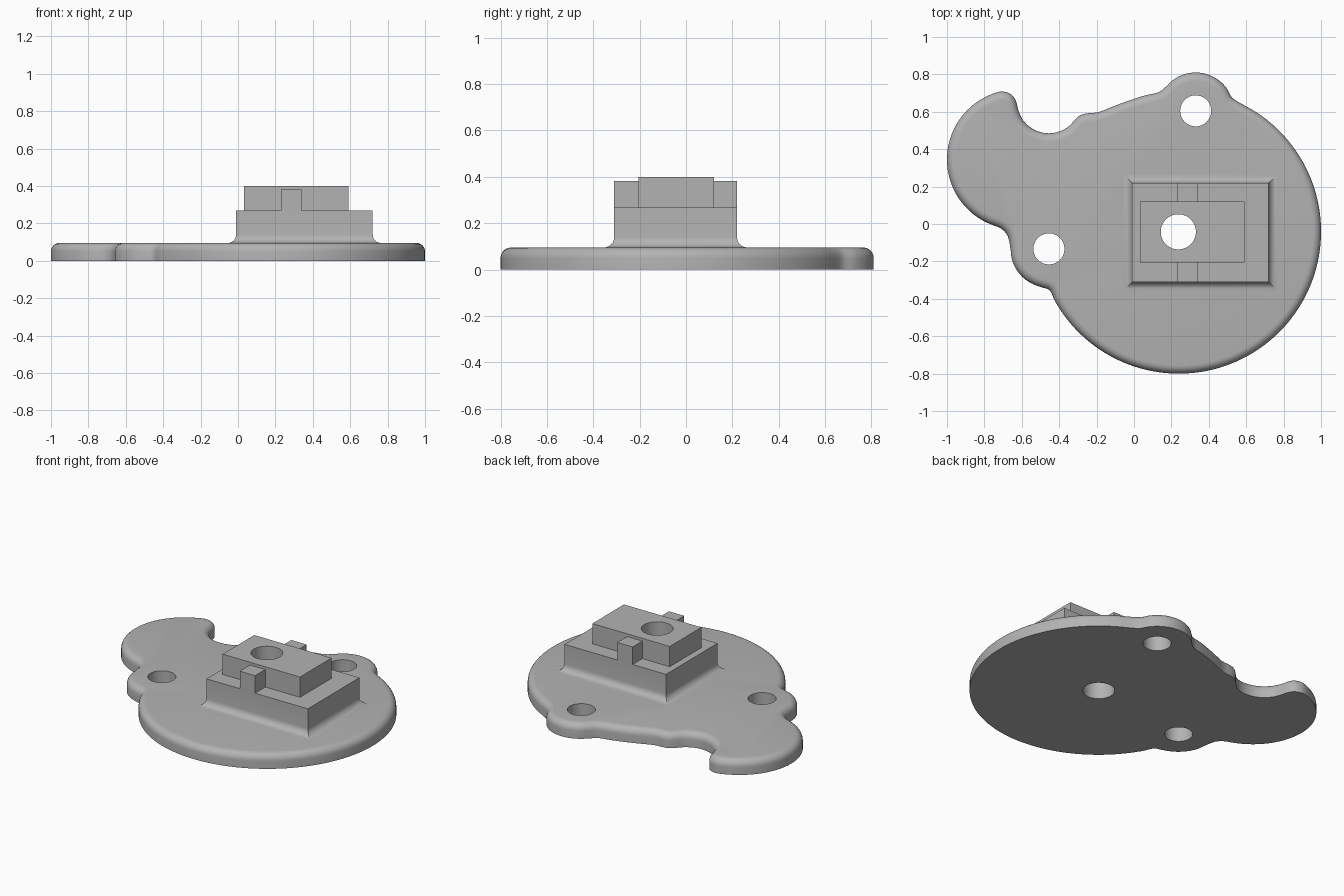
import bpy, bmesh
from math import sin, cos, radians, pi
from mathutils import Vector

cube = bpy.data.objects.get("Cube")
if cube:
    bpy.data.objects.remove(cube, do_unlink=True)

grey = bpy.data.materials.new("plain grey")
grey.use_nodes = True
colour = (0.45, 0.45, 0.45, 1)
grey.diffuse_color = colour
grey.node_tree.nodes["Principled BSDF"].inputs["Base Color"].default_value = colour

PLATE_TOP = 0.095
FILLET = 0.045


def finish(name, bm):
    bmesh.ops.recalc_face_normals(bm, faces=bm.faces)
    mesh = bpy.data.meshes.new(name)
    bm.to_mesh(mesh)
    bm.free()
    mesh.materials.append(grey)
    obj = bpy.data.objects.new(name, mesh)
    bpy.context.collection.objects.link(obj)
    return obj


def loft(name, rings):
    """Skin a stack of closed rings and cap both ends."""
    bm = bmesh.new()
    loops = [[bm.verts.new(p) for p in ring] for ring in rings]
    n = len(loops[0])
    for a, b in zip(loops, loops[1:]):
        for i in range(n):
            j = (i + 1) % n
            bm.faces.new((a[i], a[j], b[j], b[i]))
    bm.faces.new(loops[0][::-1])
    bm.faces.new(loops[-1])
    return finish(name, bm)


def rect(x0, x1, y0, y1, z, grow=0):
    x0, x1, y0, y1 = x0 - grow, x1 + grow, y0 - grow, y1 + grow
    return [(x0, y0, z), (x1, y0, z), (x1, y1, z), (x0, y1, z)]


def box(name, x0, x1, y0, y1, z0, z1):
    return loft(name, [rect(x0, x1, y0, y1, z) for z in (z0, z1)])


def arc(cx, cy, r, a0, a1, step=0.05):
    n = max(3, round(abs(radians(a1 - a0)) * r / step))
    angles = [radians(a0 + (a1 - a0) * i / n) for i in range(n + 1)]
    return [(cx + r * cos(a), cy + r * sin(a)) for a in angles]


def smooth_loop(points, steps=3):
    """Closed curve running through every point."""
    p = [Vector(q) for q in points]
    n = len(p)
    out = []
    for i in range(n):
        a, b, c, d = p[i - 1], p[i], p[(i + 1) % n], p[(i + 2) % n]
        for s in range(steps):
            t = s / steps
            out.append(0.5 * (2 * b + (c - a) * t + (2 * a - 5 * b + 4 * c - d) * t * t
                              + (3 * b - a - 3 * c + d) * t ** 3))
    return out


# Plate outline, clockwise: disc, side ear, hooked lobe, notch, back ear
outline = smooth_loop(
    arc(0.24, -0.04, 0.76, 63, -151)
    + [(-0.45, -0.355), (-0.49, -0.34)]
    + arc(-0.455, -0.135, 0.205, 246, 180)
    + [(-0.675, -0.065), (-0.71, -0.025)]
    + arc(-0.626, 0.345, 0.374, 247, 113)
    + [(-0.74, 0.702), (-0.70, 0.708), (-0.655, 0.692), (-0.63, 0.655)]
    + arc(-0.455, 0.655, 0.17, 195, 325)
    + [(-0.285, 0.583), (-0.24, 0.593), (-0.19, 0.598), (-0.12, 0.625),
       (-0.05, 0.652), (0.05, 0.685), (0.13, 0.704)]
    + arc(0.33, 0.605, 0.205, 140, 35)
    + [(0.525, 0.675)])


def inset(points, amount, z):
    ring = []
    for i, p in enumerate(points):
        t = (points[(i + 1) % len(points)] - points[i - 1]).normalized()
        q = p + Vector((t.y, -t.x)) * amount
        ring.append((q.x, q.y, z))
    return ring


# Base plate with a rounded upper rim
rings = [inset(outline, 0, 0)]
for k in range(7):
    a = k / 6 * pi / 2
    rings.append(inset(outline, FILLET * (1 - cos(a)), PLATE_TOP - FILLET * (1 - sin(a))))
base_plate = loft("base_plate", rings)

# Pedestal with a mitred concave fillet at its foot
foot = (-0.01, 0.72, -0.31, 0.22)
rings = [rect(*foot, PLATE_TOP - 0.01, FILLET)]
for k in range(7):
    a = k / 6 * pi / 2
    rings.append(rect(*foot, PLATE_TOP + FILLET * (1 - cos(a)), FILLET * (1 - sin(a))))
rings.append(rect(*foot, 0.268))
pedestal = loft("pedestal", rings)

# Upper block and the key tabs in front of and behind it
upper_block = box("upper_block", 0.033, 0.59, -0.205, 0.12, 0.268, 0.4)
front_key = box("front_key", 0.23, 0.34, -0.31, -0.205, 0.268, 0.382)
back_key = box("back_key", 0.23, 0.34, 0.12, 0.22, 0.268, 0.382)


# Through holes
def drill(name, x, y, r, targets):
    cutter = loft(name, [[(px, py, z) for px, py in arc(x, y, r, 0, 352.5, r / 8)]
                         for z in (-0.2, 0.6)])
    cutter.hide_render = True
    cutter.hide_set(True)
    for obj in targets:
        mod = obj.modifiers.new(name, "BOOLEAN")
        mod.operation = "DIFFERENCE"
        mod.solver = "EXACT"
        mod.object = cutter


drill("centre_hole_cutter", 0.237, -0.042, 0.094, [base_plate, pedestal, upper_block])
drill("side_hole_cutter", -0.455, -0.133, 0.083, [base_plate])
drill("back_hole_cutter", 0.33, 0.605, 0.083, [base_plate])

# Bake the holes, then shade smooth across the curved surfaces only
for obj in (base_plate, pedestal, upper_block):
    bpy.ops.object.select_all(action="DESELECT")
    obj.select_set(True)
    bpy.context.view_layer.objects.active = obj
    for mod in list(obj.modifiers):
        bpy.ops.object.modifier_apply(modifier=mod.name)
    bpy.ops.object.shade_smooth_by_angle(angle=radians(30))
